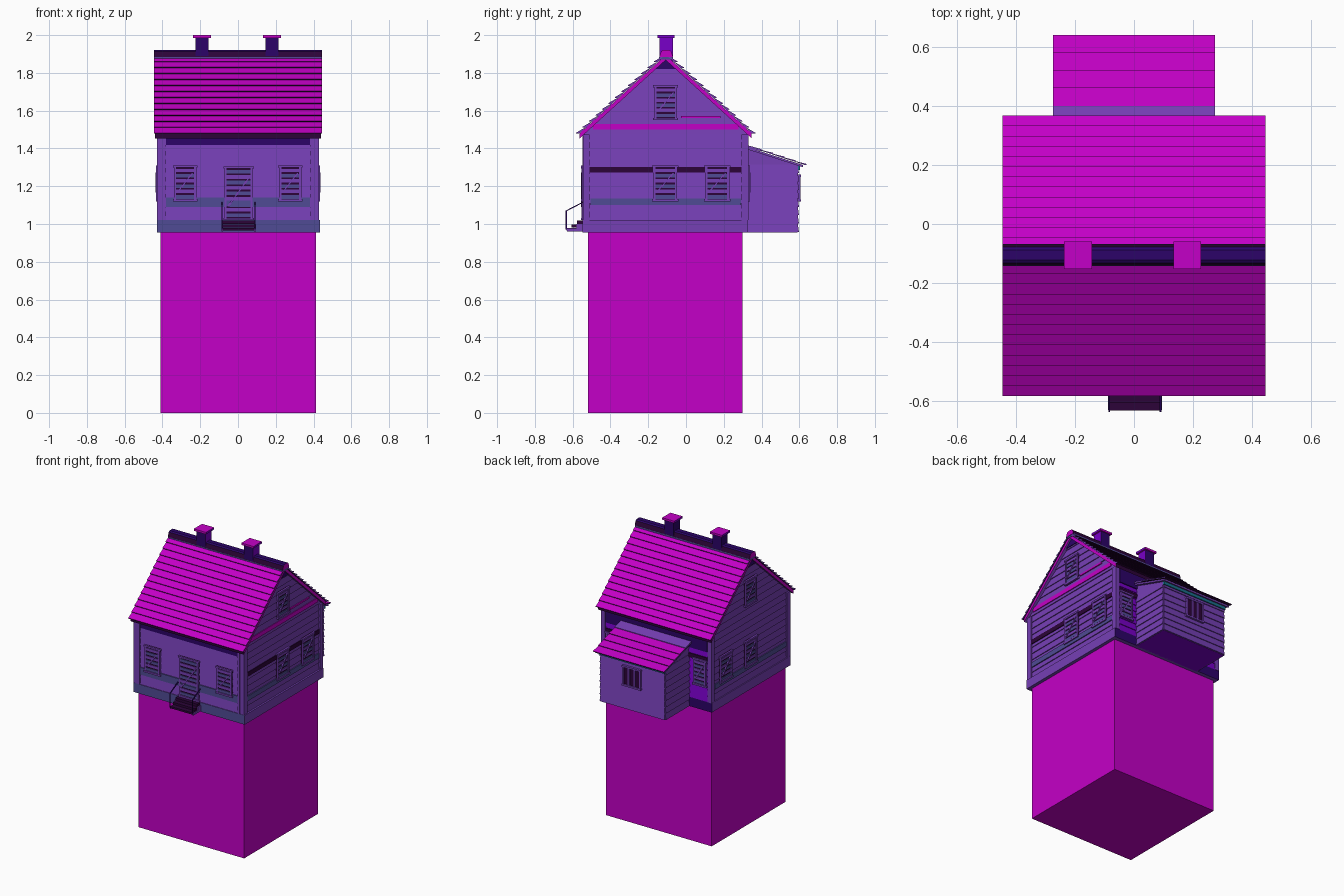
import bpy, bmesh, math
from mathutils import Matrix, Vector

if "Cube" in bpy.data.objects:
    bpy.data.objects.remove(bpy.data.objects["Cube"])


def material(name, rgb):
    m = bpy.data.materials.new(name)
    m.use_nodes = True
    m.diffuse_color = (*rgb, 1)
    m.node_tree.nodes["Principled BSDF"].inputs["Base Color"].default_value = (*rgb, 1)
    return m


MAGENTA = material("magenta", (0.55, 0.0, 0.57))
PURPLE = material("purple", (0.18, 0.05, 0.46))
SLATE = material("slate blue", (0.08, 0.07, 0.3))
INDIGO = material("dark indigo", (0.025, 0.001, 0.14))
PLUM = material("dark plum", (0.025, 0.001, 0.04))
VIOLET = material("bright violet", (0.19, 0.0, 0.58))
TEAL = material("teal", (0.01, 0.16, 0.26))


def solid(name, mats, lofts, matrix=Matrix(), rule=None):
    """Object made of lofts between pairs of rings; rule gives a face's material slot."""
    bm = bmesh.new()
    for a, b in lofts:
        va, vb = [bm.verts.new(matrix @ Vector(p)) for p in a], [bm.verts.new(matrix @ Vector(p)) for p in b]
        bm.faces.new(va)
        bm.faces.new(vb[::-1])
        for i in range(len(va)):
            j = (i + 1) % len(va)
            bm.faces.new((va[j], va[i], vb[i], vb[j]))
    bmesh.ops.recalc_face_normals(bm, faces=bm.faces)
    if rule:
        for f in bm.faces:
            f.material_index = rule(f.normal)
    me = bpy.data.meshes.new(name)
    bm.to_mesh(me)
    bm.free()
    for m in mats if isinstance(mats, list) else [mats]:
        me.materials.append(m)
    ob = bpy.data.objects.new(name, me)
    bpy.context.collection.objects.link(ob)


def box(x0, x1, y0, y1, z0, z1):
    return [[(x, y0, z0), (x, y1, z0), (x, y1, z1), (x, y0, z1)] for x in (x0, x1)]


def across(profile, x0, x1):
    """Extrude a (y, z) profile along x."""
    return [[(x, y, z) for y, z in profile] for x in (x0, x1)]


def bar(p, q, r):
    """Thin rail in the y-z plane."""
    return [[(x + dx, y, z + dz) for dx, dz in ((-r, -r), (r, -r), (r, r), (-r, r))] for x, y, z in (p, q)]


def wall_frame(x, y, turn):
    """Local x runs along the wall, local -y points outward."""
    return Matrix.Translation((x, y, 0)) @ Matrix.Rotation(math.radians(turn), 4, "Z")


HX, FRONT_Y, BACK_Y, MID = 0.415, -0.535, 0.32, -0.1075
HY = (BACK_Y - FRONT_Y) / 2
BASE, PEAK, PITCH = 0.955, 1.868, 0.91
EAVE = PEAK - PITCH * HY
front = wall_frame(0, FRONT_Y, 0)
back = wall_frame(0, BACK_Y, 180)
right = wall_frame(HX, MID, 90)
left = wall_frame(-HX, MID, -90)
annex_back = wall_frame(0, 0.59, 180)


def gable_half(z):
    return max(0.002, min(HY, (PEAK - z) / PITCH))


def siding(name, matrix, half, z0, z1, mat=PURPLE, step=0.046):
    """Lapped boards whose half width follows the height."""
    n = max(1, round((z1 - z0) / step))
    boards = []
    for i in range(n):
        a, b = z0 + (z1 - z0) * i / n, z0 + (z1 - z0) * (i + 1) / n
        prof = ((0.004, a), (-0.008, a), (-0.002, b), (0.004, b))
        boards.append([[(s * half(z), y, z) for y, z in prof] for s in (-1, 1)])
    solid(name, mat, boards, matrix)


def band(name, matrix, mat, u0, u1, z0, z1):
    solid(name, mat, [box(u0, u1, -0.0115, -0.004, z0, z1)], matrix)


def boarded_opening(name, matrix, u, z0, w, h, slats=6):
    """Framed opening closed by slats and one diagonal brace."""
    a, b, z1, t = u - w / 2, u + w / 2, z0 + h, 0.012
    solid(name + "_pane", PLUM, [box(a, b, -0.011, 0, z0, z1)], matrix)
    solid(name + "_frame", PURPLE, [
        box(a, a + t, -0.018, 0, z0, z1), box(b - t, b, -0.018, 0, z0, z1),
        box(a - t / 2, b + t / 2, -0.02, 0, z1 - t, z1), box(a - t / 2, b + t / 2, -0.02, 0, z0, z0 + t)], matrix)
    pitch = (h - 2 * t) / slats
    for k, mat in enumerate((SLATE, PURPLE)):
        solid(name + ("_slate_slats", "_purple_slats")[k], mat,
              [box(a + t, b - t, -0.016, 0, z0 + t + pitch * (i + 0.15), z0 + t + pitch * (i + 0.8))
               for i in range(k, slats, 2)], matrix)
    brace = ((a + t, z0 + 0.25 * h), (a + 2 * t, z0 + 0.25 * h), (b - t, z0 + 0.8 * h), (b - 2 * t, z0 + 0.8 * h))
    solid(name + "_brace", PURPLE, [[[(x, y, z) for x, z in brace] for y in (-0.021, -0.01)]], matrix)


def shingles(name, eave, ridge, rows, half, lip):
    """Overlapping rows climbing from eave to ridge, with dark undersides and purple ends."""
    e, r = Vector(eave), Vector(ridge)
    out = math.copysign(lip, e.x - r.x)
    lofts = []
    for i in range(rows):
        p, q = e.lerp(r, i / rows), e.lerp(r, (i + 1) / rows)
        nose = p + Vector((out, 0.001))
        lofts.append(across((p, nose, nose + Vector((0, 0.004)), q + Vector((0, 0.003)), q), -half, half))
    solid(name, [MAGENTA, PLUM, PURPLE], lofts,
          rule=lambda n: 2 if abs(n.x) > 0.5 else 1 if n.z < 0.3 else 0)


# Plinth and foundation
solid("plinth_block", MAGENTA, [box(-0.41, 0.412, -0.52, 0.3, 0, BASE)])
solid("foundation", [PURPLE, SLATE, INDIGO], [box(-0.43, 0.435, -0.547, 0.328, BASE, 1.02)],
      rule=lambda n: 1 if n.y < -0.5 else 2 if n.y > 0.5 else 0)

# House body, lapped siding and corner posts
solid("house_body", PURPLE, [across(
    ((FRONT_Y, BASE), (BACK_Y, BASE), (BACK_Y, EAVE), (MID, PEAK), (FRONT_Y, EAVE)), -HX, HX)])
siding("front_siding", front, lambda z: HX, 1.02, EAVE)
siding("back_siding", back, lambda z: HX, 1.02, EAVE, VIOLET)
for side, m in (("right", right), ("left", left)):
    siding(side + "_siding", m, gable_half, 1.02, EAVE)
    siding(side + "_gable_siding", m, gable_half, EAVE, PEAK - 0.01)
    solid(side + "_gable_peak", INDIGO, [[
        [(-0.053, y, 1.82), (0.053, y, 1.82), (0, y, PEAK)] for y in (-0.013, -0.004)]], m)
    band(side + "_lower_band", m, SLATE, -HY + 0.03, HY - 0.03, 1.1, 1.135)
solid("corner_posts", PURPLE, [box(x - 0.016, x + 0.016, y - 0.018, y + 0.018, 1.02, 1.475)
                               for x in (-0.413, 0.413) for y in (-0.528, 0.313)])
solid("front_pilasters", PURPLE, [box(x - 0.008, x + 0.008, -0.013, 0, 1.02, EAVE) for x in (-0.388, 0.388)], front)

# Painted bands
band("front_lower_band", front, SLATE, -0.38, 0.38, 1.09, 1.14)
band("front_eave_band", front, INDIGO, -0.38, 0.38, 1.418, 1.47)
band("back_eave_band", back, INDIGO, -0.395, 0.395, 1.37, 1.47)
band("back_middle_band", back, PLUM, -0.395, 0.395, 1.3, 1.33)
band("right_dark_band", right, PLUM, -0.405, 0.405, 1.272, 1.302)
band("right_bright_band", right, MAGENTA, -0.385, 0.385, 1.5, 1.53)
band("right_thin_band", right, MAGENTA, 0.08, 0.29, 1.56, 1.572)

# Boarded windows and door
for i, u in enumerate((-0.28, 0.277)):
    boarded_opening(f"front_window_{i}", front, u, 1.12, 0.118, 0.19)
for i, u in enumerate((-0.34, 0.34)):
    boarded_opening(f"back_window_{i}", back, u, 1.12, 0.1, 0.19)
boarded_opening("front_door", front, 0.003, 1.02, 0.15, 0.285, 9)
for side, m, s in (("right", right, 1), ("left", left, -1)):
    for i, u in enumerate((-0.003, 0.273)):
        boarded_opening(f"{side}_window_{i}", m, s * u, 1.12, 0.128, 0.19)
    boarded_opening(side + "_attic_window", m, 0, 1.55, 0.12, 0.185)

# Main roof: deck with bright rake ends and dark eaves, shingle rows and ridge cap
reach = 0.455
drop = PITCH * reach
solid("roof_deck", [PURPLE, MAGENTA, PLUM], [across(
    ((MID, PEAK), (MID + s * reach, PEAK - drop), (MID + s * reach, PEAK - drop + 0.026), (MID, PEAK + 0.026)),
    -0.44, 0.44) for s in (-1, 1)], rule=lambda n: 1 if abs(n.x) > 0.5 else 2 if abs(n.y) > 0.9 else 0)
for name, s in (("front", -1), ("back", 1)):
    shingles(name + "_roof_shingles", (MID + s * (reach + 0.003), PEAK - drop + 0.024),
             (MID + s * 0.01, PEAK + 0.02), 13, 0.445, 0.017)
solid("ridge_cap", [INDIGO, PLUM, MAGENTA], [across(
    ((-0.141, 1.885), (-0.132, 1.914), (-0.122, 1.921), (-0.088, 1.921), (-0.078, 1.914), (-0.069, 1.885)),
    -0.446, 0.446)], rule=lambda n: 2 if abs(n.x) > 0.5 else int(abs(n.y) > 0.75))
solid("ridge_lip", SLATE, [box(-0.444, 0.444, -0.142, -0.068, 1.872, 1.885)])

# Chimneys
for name, x in (("left", 0.18), ("right", -0.19)):
    solid(name + "_chimney", [INDIGO, VIOLET], [box(x - 0.035, x + 0.035, -0.14, -0.07, 1.83, 1.988)],
          rule=lambda n: int(n.x > 0.5))
    solid(name + "_chimney_cap", [MAGENTA, VIOLET], [box(x - 0.047, x + 0.047, -0.152, -0.06, 1.986, 2.0)],
          rule=lambda n: int(abs(n.x) > 0.5))

# Rear annex
solid("annex_body", [PURPLE, VIOLET], [across(
    ((BACK_Y, BASE), (0.59, BASE), (0.59, 1.315), (BACK_Y, 1.4)), -0.25, 0.25)],
    rule=lambda n: int(n.z < -0.5))
siding("annex_back_siding", annex_back, lambda z: 0.25, BASE + 0.002, 1.315)
for name, s in (("right", 1), ("left", -1)):
    siding(f"annex_{name}_siding", wall_frame(s * 0.25, 0.457, s * 90), lambda z: 0.133, BASE + 0.002, 1.315)
solid("annex_roof_deck", PURPLE, [across(((0.325, 1.395), (0.62, 1.3), (0.62, 1.312), (0.325, 1.407)), -0.268, 0.268)])
shingles("annex_roof_shingles", (0.626, 1.313), (0.39, 1.391), 4, 0.275, 0.014)
solid("annex_flashing", PURPLE, [across(((0.325, 1.405), (0.4, 1.385), (0.4, 1.396), (0.325, 1.417)), -0.275, 0.275)])
solid("annex_fascia", TEAL, [box(-0.255, 0.255, 0.592, 0.604, 1.285, 1.308)])

# Annex window with vertical bars
solid("annex_window_pane", PLUM, [box(-0.065, 0.065, -0.011, 0, 1.13, 1.25)], annex_back)
solid("annex_window_frame", PURPLE,
      [box(x - 0.006, x + 0.006, -0.017, 0, 1.125, 1.255) for x in (-0.065, -0.022, 0.022, 0.065)]
      + [box(-0.073, 0.073, -0.019, 0, z - 0.006, z + 0.006) for z in (1.125, 1.255)], annex_back)

# Front steps and railings
solid("front_steps", PLUM, [box(-0.082, 0.088, -0.632, -0.54, 0.965, 0.978),
                            box(-0.082, 0.088, -0.605, -0.54, 0.982, 0.997),
                            box(-0.082, 0.088, -0.578, -0.54, 1.0, 1.018)])
solid("step_stringers", PURPLE, [loft for x in (-0.088, 0.086) for loft in (
    box(x, x + 0.008, -0.63, -0.54, 0.96, 0.975), box(x, x + 0.008, -0.58, -0.54, 0.975, 1.0))])
solid("step_railings", INDIGO, [loft for x in (-0.084, 0.09) for loft in (
    box(x - 0.003, x + 0.003, -0.637, -0.631, 0.97, 1.07),
    bar((x, -0.637, 1.068), (x, -0.54, 1.118), 0.003))])
